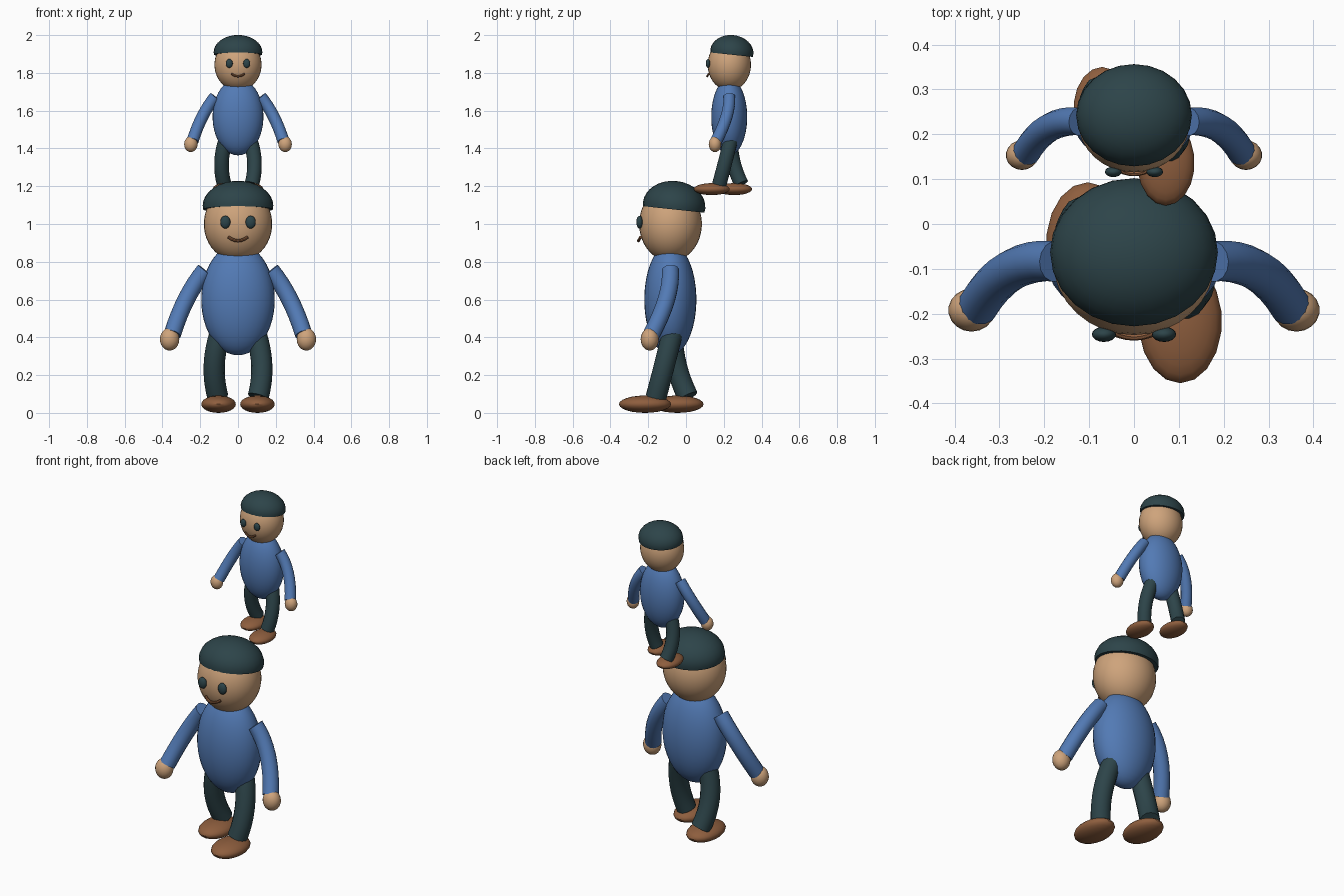
import bpy, bmesh, math
from mathutils import Vector, Matrix

if "Cube" in bpy.data.objects:
    bpy.data.objects.remove(bpy.data.objects["Cube"])


def material(name, rgb):
    m = bpy.data.materials.new(name)
    m.diffuse_color = (*rgb, 1)
    m.use_nodes = True
    m.node_tree.nodes["Principled BSDF"].inputs["Base Color"].default_value = m.diffuse_color
    return m


SKIN = material("skin", (0.62, 0.37, 0.20))
SHIRT = material("blue shirt", (0.085, 0.195, 0.46))
DARK = material("dark teal", (0.026, 0.058, 0.067))
BROWN = material("brown leather", (0.27, 0.112, 0.048))


def finish(bm, name, mat, placement):
    """Place the part in the world and shade it smooth with sharp rims."""
    bm.transform(placement)
    bmesh.ops.recalc_face_normals(bm, faces=bm.faces)
    mesh = bpy.data.meshes.new(name)
    bm.to_mesh(mesh)
    bm.free()
    mesh.materials.append(mat)
    ob = bpy.data.objects.new(name, mesh)
    bpy.context.collection.objects.link(ob)
    bpy.ops.object.select_all(action='DESELECT')
    ob.select_set(True)
    bpy.context.view_layer.objects.active = ob
    bpy.ops.object.shade_smooth_by_angle(angle=math.radians(40))


def ellipsoid(name, mat, placement, centre, radii, seg=24, cut=None, tilt=0):
    """Stretched ball, optionally cut flat below a local height and tilted."""
    bm = bmesh.new()
    bmesh.ops.create_uvsphere(bm, u_segments=seg, v_segments=seg * 2 // 3, radius=1)
    bm.transform(Matrix.Diagonal((*radii, 1)))
    if cut is not None:
        geom = bm.verts[:] + bm.edges[:] + bm.faces[:]
        bmesh.ops.bisect_plane(bm, geom=geom, plane_co=(0, 0, cut),
                               plane_no=(0, 0, 1), clear_inner=True)
        rim = [e for e in bm.edges if e.is_boundary]
        bmesh.ops.contextual_create(bm, geom=rim)
    bm.transform(Matrix.Translation(centre) @ Matrix.Rotation(tilt, 4, 'X'))
    finish(bm, name, mat, placement)


def tube(name, mat, placement, start, middle, end, radius, sides=14, steps=8):
    """Round capped tube along a smooth curve through three points."""
    a, m, c = Vector(start), Vector(middle), Vector(end)
    b = 2 * m - (a + c) / 2
    bm = bmesh.new()
    rings = []
    for i in range(steps + 1):
        t = i / steps
        p = (1 - t) ** 2 * a + 2 * t * (1 - t) * b + t * t * c
        d = ((1 - t) * (b - a) + t * (c - b)).normalized()
        u = d.cross(Vector((0, 1, 0))).normalized()
        v = d.cross(u)
        angles = [2 * math.pi * k / sides for k in range(sides)]
        rings.append([bm.verts.new(p + radius * (math.cos(w) * u + math.sin(w) * v))
                      for w in angles])
    for r, s in zip(rings, rings[1:]):
        for k in range(sides):
            n = (k + 1) % sides
            bm.faces.new((r[k], r[n], s[n], s[k]))
    bm.faces.new(rings[0])
    bm.faces.new(rings[-1])
    finish(bm, name, mat, placement)


def figure(prefix, place):
    # Body, head and cap
    ellipsoid(prefix + "_torso", SHIRT, place, (0, -0.083, 0.60), (0.195, 0.138, 0.295), 32)
    ellipsoid(prefix + "_head", SKIN, place, (0, -0.082, 1.0), (0.181, 0.166, 0.198), 32)
    ellipsoid(prefix + "_cap", DARK, place, (0, -0.063, 1.097), (0.187, 0.166, 0.131),
              24, cut=-0.02, tilt=math.radians(-6))
    # Smile
    tube(prefix + "_mouth", BROWN, place, (-0.05, -0.24, 0.931), (0, -0.252, 0.911),
         (0.05, -0.24, 0.931), 0.008, 8, 6)
    for side, label in ((-1, "left"), (1, "right")):
        # Eyes, arms and hands are mirrored
        ellipsoid(f"{prefix}_{label}_eye", DARK, place, (side * 0.067, -0.246, 1.01),
                  (0.027, 0.017, 0.034), 16)
        tube(f"{prefix}_{label}_sleeve", SHIRT, place, (side * 0.175, -0.083, 0.755),
             (side * 0.273, -0.103, 0.603), (side * 0.348, -0.183, 0.415), 0.046)
        ellipsoid(f"{prefix}_{label}_hand", SKIN, place, (side * 0.362, -0.192, 0.39),
                  (0.052, 0.048, 0.06), 18)
        # Legs and shoes are in mid stride
        knee_y, ankle_y, shoe_y = (-0.115, -0.158, -0.217) if side > 0 else (-0.05, 0.01, -0.045)
        tube(f"{prefix}_{label}_leg", DARK, place, (side * 0.095, -0.072, 0.42),
             (side * 0.126, knee_y, 0.25), (side * 0.107, ankle_y, 0.085), 0.056)
        ellipsoid(f"{prefix}_{label}_shoe", BROWN, place, (side * 0.103, shoe_y, 0.046),
                  (0.093, 0.138, 0.046), 18)


# Large figure below, smaller one standing on its head
figure("lower", Matrix.Identity(4))
figure("upper", Matrix.Translation((0, 0.286, 1.153)) @ Matrix.Scale(0.69, 4))
